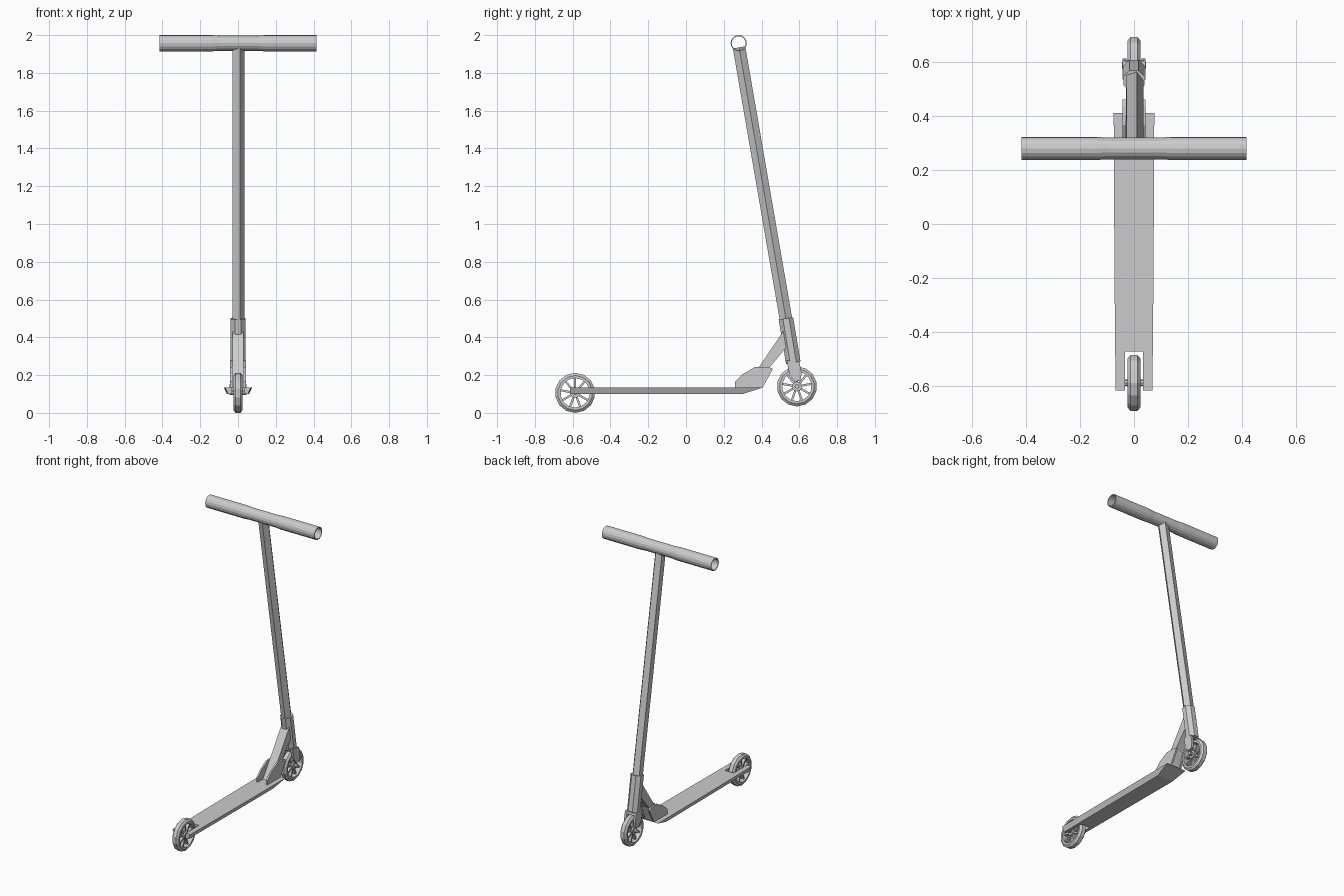
import bpy
from math import cos, sin, pi, tau
from mathutils import Vector, Matrix
import bmesh

if "Cube" in bpy.data.objects:
    bpy.data.objects.remove(bpy.data.objects["Cube"])


def finish(name, bm):
    bmesh.ops.recalc_face_normals(bm, faces=bm.faces)
    me = bpy.data.meshes.new(name)
    bm.to_mesh(me)
    bm.free()
    ob = bpy.data.objects.new(name, me)
    bpy.context.collection.objects.link(ob)
    return ob


def bridge(bm, rings, closed=False, caps=True):
    """Join vertex rings with quads."""
    n = len(rings[0])
    for i in range(len(rings) if closed else len(rings) - 1):
        a, b = rings[i], rings[(i + 1) % len(rings)]
        for k in range(n):
            bm.faces.new((a[k], a[(k + 1) % n], b[(k + 1) % n], b[k]))
    if caps and not closed:
        bm.faces.new(rings[0])
        bm.faces.new(rings[-1])


def rod(name, a, b, r, n, phase=0.0):
    """Straight n-sided bar in the x = 0 plane."""
    bm = bmesh.new()
    a, b = Vector(a), Vector(b)
    u = Vector((1, 0, 0))
    v = (b - a).normalized().cross(u)
    ring = lambda p: [bm.verts.new(p + r * (cos(t) * u + sin(t) * v))
                      for t in (phase + tau * k / n for k in range(n))]
    bridge(bm, [ring(a), ring(b)])
    return finish(name, bm)


def lathe(bm, profile, y, z, n):
    """Spin a closed (x, radius) profile around the x direction."""
    rings = [[bm.verts.new((x, y + r * cos(t), z + r * sin(t)))
              for t in (-pi / 2 + tau * k / n for k in range(n))]
             for x, r in profile]
    bridge(bm, rings, closed=True)


def plate(bm, pts, x0, x1):
    """Side profile (y, z) extruded along x."""
    bridge(bm, [[bm.verts.new((x, y, z)) for y, z in pts] for x in (x0, x1)])


def wheel(name, y, z):
    bm = bmesh.new()
    # tyre and rim
    lathe(bm, [(-.024, .078), (-.024, .092), (-.013, .106), (.013, .106),
               (.024, .092), (.024, .078)], y, z, 14)
    # hub
    lathe(bm, [(-.022, .008), (-.022, .026), (.022, .026), (.022, .008)], y, z, 12)
    # spokes
    for k in range(9):
        m = (Matrix.Translation((0, y, z)) @ Matrix.Rotation(tau * k / 9, 4, 'X')
             @ Matrix.Translation((0, 0, .051)) @ Matrix.Diagonal((.024, .011, .06, 1)))
        bmesh.ops.create_cube(bm, size=1, matrix=m)
    finish(name, bm)
    rod_x(name + "_axle", y, z, .012, .044)


def rod_x(name, y, z, r, half):
    bm = bmesh.new()
    bridge(bm, [[bm.verts.new((x, y + r * cos(tau * k / 8), z + r * sin(tau * k / 8)))
                 for k in range(8)] for x in (-half, half)])
    finish(name, bm)


wheel("rear_wheel", -.587, .106)
wheel("front_wheel", .587, .14)

# deck with a slot for the rear wheel and a rising nose
half = [(.033, -.47), (.033, -.615), (.068, -.615), (.072, -.2), (.075, .41)]
outline = half + [(-x, y) for x, y in reversed(half)]
bm = bmesh.new()
top = [bm.verts.new((x, y, .135)) for x, y in outline]
low = [bm.verts.new((x * (.78 if abs(x) > .04 else 1), min(y, .30), .10))
       for x, y in outline]
bridge(bm, [low, top])
finish("deck", bm)

# gusset plates between deck and neck
bm = bmesh.new()
side = [(.26, .13), (.26, .165), (.30, .205), (.365, .243), (.435, .243),
        (.46, .233), (.405, .133)]
for s in (-1, 1):
    plate(bm, side, s * .03, s * .042)
finish("gusset_plates", bm)

# neck
bm = bmesh.new()
plate(bm, [(.31, .13), (.40, .133), (.437, .235), (.53, .345), (.52, .44)], -.03, .03)
finish("neck", bm)

# steering column
rod("head_tube", (0, .529, .5), (0, .568, .265), .042, 8, pi / 8)
rod("stem", (0, .532, .48), (0, .281, 1.935), .035, 5)

# fork: crown block and two legs
bm = bmesh.new()
plate(bm, [(.533, .275), (.60, .262), (.605, .25), (.54, .25)], -.038, .038)
leg = [(.533, .278), (.602, .265), (.612, .21), (.606, .172), (.575, .165), (.548, .20)]
for s in (-1, 1):
    plate(bm, leg, s * .028, s * .043)
finish("fork", bm)

# hollow handlebar with slightly thicker grips
bm = bmesh.new()
lathe(bm, [(-.415, .037), (-.415, .043), (-.14, .043), (-.10, .040), (.10, .040),
           (.14, .043), (.415, .043), (.415, .037)], .279, 1.957, 16)
finish("handlebar", bm)
